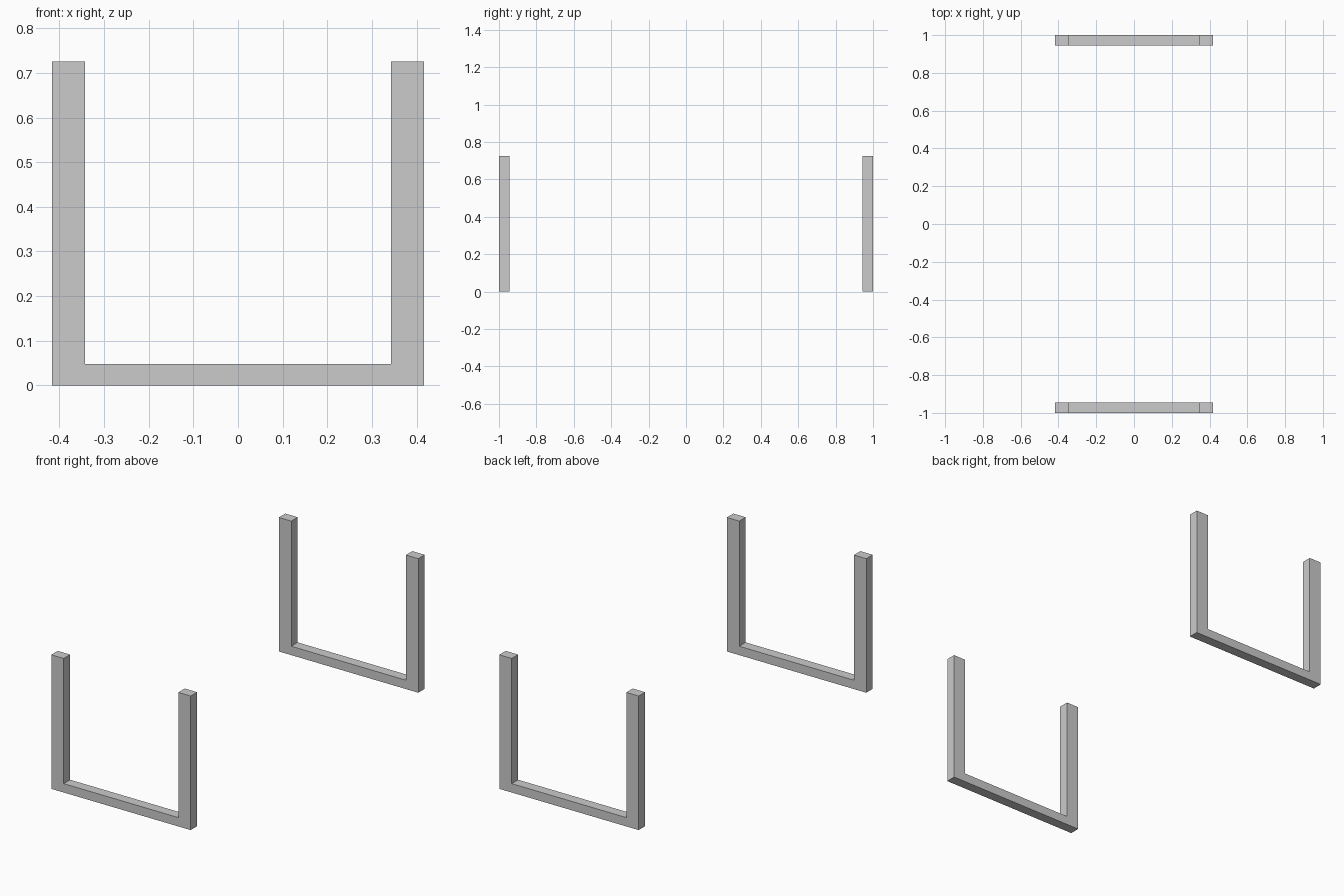
import bpy, bmesh

if "Cube" in bpy.data.objects:
    bpy.data.objects.remove(bpy.data.objects["Cube"])

OUT_X, IN_X = 0.417, 0.343     # outer and inner half widths
TOP, BAR = 0.725, 0.048        # leg height, bottom rail height
DEPTH = 0.055                  # thickness along y


def u_frame(name, y0):
    """U-shaped profile extruded along +y from y0."""
    profile = [(-OUT_X, 0), (OUT_X, 0), (OUT_X, TOP), (IN_X, TOP),
               (IN_X, BAR), (-IN_X, BAR), (-IN_X, TOP), (-OUT_X, TOP)]
    bm = bmesh.new()
    face = bm.faces.new([bm.verts.new((x, y0, z)) for x, z in profile])
    ext = bmesh.ops.extrude_face_region(bm, geom=[face], use_keep_orig=True)
    verts = [v for v in ext["geom"] if isinstance(v, bmesh.types.BMVert)]
    bmesh.ops.translate(bm, verts=verts, vec=(0, DEPTH, 0))
    bmesh.ops.recalc_face_normals(bm, faces=bm.faces)
    mesh = bpy.data.meshes.new(name)
    bm.to_mesh(mesh)
    bm.free()
    obj = bpy.data.objects.new(name, mesh)
    bpy.context.collection.objects.link(obj)
    return obj


# Two matching leg frames, one at each end
u_frame("front_leg_frame", -1.0)
u_frame("back_leg_frame", 1.0 - DEPTH)
